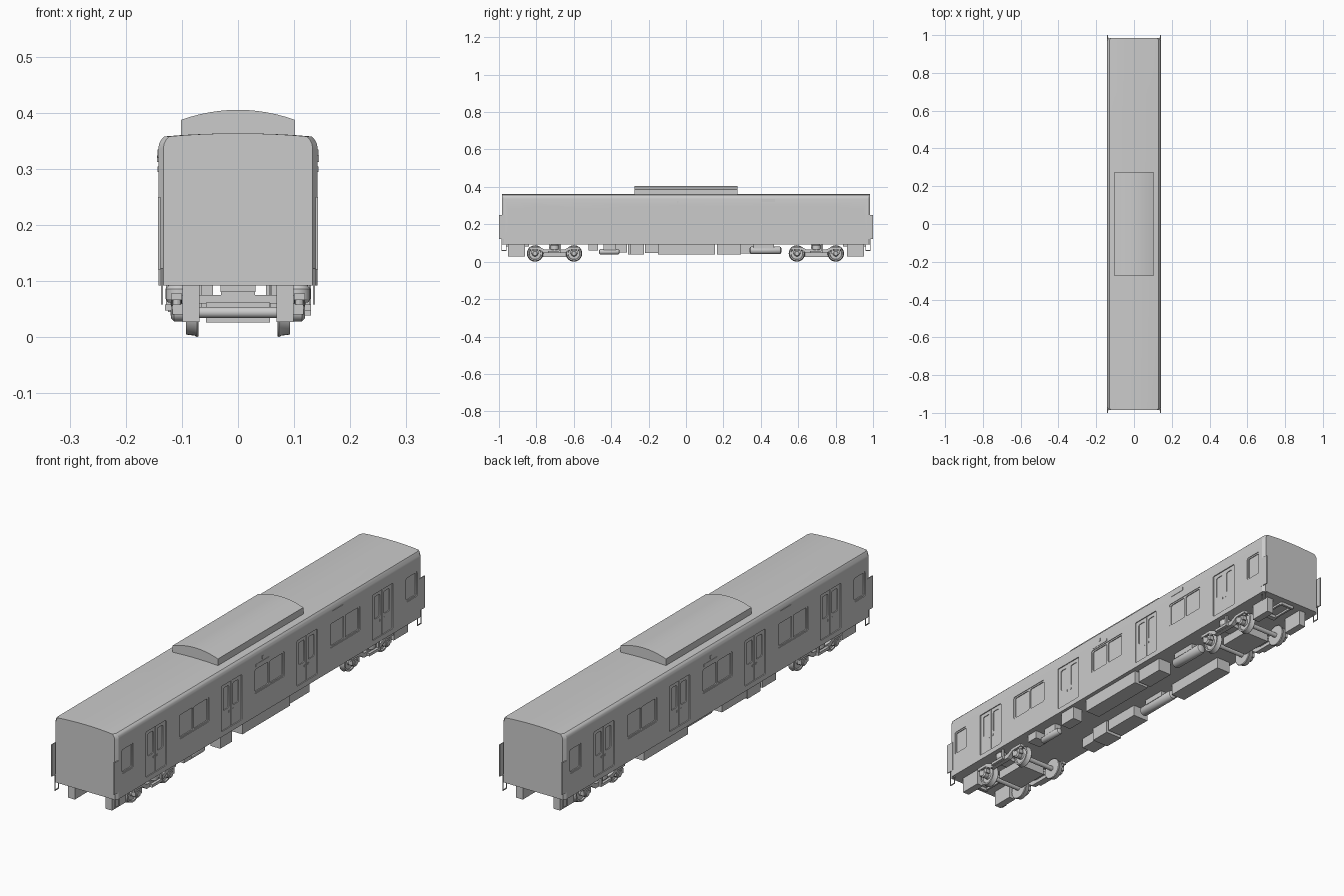
import bpy, bmesh, math
from mathutils import Matrix, Vector


def finish(name, bm):
    bmesh.ops.recalc_face_normals(bm, faces=bm.faces)
    me = bpy.data.meshes.new(name)
    bm.to_mesh(me)
    bm.free()
    ob = bpy.data.objects.new(name, me)
    bpy.context.collection.objects.link(ob)
    return ob


def loft(bm, rings):
    vs = [[bm.verts.new(p) for p in r] for r in rings]
    n = len(vs[0])
    for a, b in zip(vs, vs[1:]):
        for i in range(n):
            bm.faces.new((a[i], a[(i + 1) % n], b[(i + 1) % n], b[i]))
    bm.faces.new(vs[0])
    bm.faces.new(vs[-1])


def box(name, x0, x1, y0, y1, z0, z1):
    bm = bmesh.new()
    loft(bm, [[(x0, y0, z), (x1, y0, z), (x1, y1, z), (x0, y1, z)] for z in (z0, z1)])
    return finish(name, bm)


def lathe(name, centre, axis, prof, n=24):
    """Revolve (offset, radius) pairs about an axis through centre."""
    rot = Vector((0, 0, 1)).rotation_difference(Vector(axis)).to_matrix()
    bm = bmesh.new()
    loft(bm, [[Vector(centre) + rot @ Vector((r * math.cos(2 * math.pi * i / n),
               r * math.sin(2 * math.pi * i / n), t)) for i in range(n)] for t, r in prof])
    return finish(name, bm)


def rounded(bm, x0, x1, yc, w, z0, z1, r=0.006):
    """Rounded rectangle prism, used to cut pockets in the car side."""
    pts = []
    for k, (sy, sz) in enumerate(((1, 1), (-1, 1), (-1, -1), (1, -1))):
        cy = yc + sy * (w / 2 - r)
        cz = (z1 - r) if sz > 0 else (z0 + r)
        for j in range(4):
            a = math.radians(90 * k + 30 * j)
            pts.append((cy + r * math.cos(a), cz + r * math.sin(a)))
    loft(bm, [[(x, y, z) for y, z in pts] for x in (x0, x1)])


# Car body: lofted section with chamfered end corners
half = [(0.142, 0.092), (0.142, 0.336), (0.1405, 0.345), (0.1365, 0.352), (0.131, 0.3575),
        (0.1, 0.3600), (0.06, 0.3620), (0.02, 0.3630)]
section = half + [(-x, z) for x, z in reversed(half)]
bm = bmesh.new()
loft(bm, [[(x * s, y, z) for x, z in section]
          for y, s in ((-0.985, 0.937), (-0.972, 1), (0.972, 1), (0.985, 0.937))])
body = finish("car_body", bm)

# Door and window pockets: shallow surround, then deeper panes
outer, inner = bmesh.new(), bmesh.new()
doors = (-0.73, -0.243, 0.243, 0.73)
for s in (-1, 1):
    for y in doors:
        rounded(outer, s * 0.138, s * 0.16, y, 0.13, 0.113, 0.298, 0.004)
        for d in (-0.031, 0.031):
            rounded(inner, s * 0.135, s * 0.16, y + d, 0.036, 0.192, 0.283)
    for y in (-0.487, 0, 0.487):
        rounded(outer, s * 0.1395, s * 0.16, y, 0.194, 0.186, 0.288, 0.008)
        for d in (-0.047, 0.047):
            rounded(inner, s * 0.136, s * 0.16, y + d, 0.084, 0.192, 0.282)
    for y in (-0.915, 0.915):
        rounded(outer, s * 0.1395, s * 0.16, y, 0.074, 0.186, 0.288, 0.008)
        rounded(inner, s * 0.136, s * 0.16, y, 0.062, 0.192, 0.282)
cutters = [finish("surround_cutter", outer), finish("pane_cutter", inner)]
for c in cutters:
    c.hide_render = True
    m = body.modifiers.new("pockets", 'BOOLEAN')
    m.operation, m.solver, m.object = 'DIFFERENCE', 'EXACT', c
dg = bpy.context.evaluated_depsgraph_get()
cut_mesh = bpy.data.meshes.new_from_object(body.evaluated_get(dg))
body.modifiers.clear()
body.data = cut_mesh
for c in cutters:
    bpy.data.objects.remove(c)

# Roof air conditioner with arched top
arc = [(0.102 * k / 6, 0.405 - 0.018 * (k / 6) ** 2) for k in range(6, -7, -1)]
bm = bmesh.new()
loft(bm, [[(x, y, z) for x, z in [(-0.102, 0.357), (0.102, 0.357)] + arc] for y in (-0.275, 0.275)])
finish("roof_air_conditioner", bm)

# Side fittings: door seams and handles, sign boxes, lamps
for s in (-1, 1):
    def side(name, xa, xb, *r):
        return box(name, min(s * xa, s * xb), max(s * xa, s * xb), *r)
    for y in doors:
        side("door_seam", 0.136, 0.1392, y - 0.0015, y + 0.0015, 0.113, 0.298)
        for d in (-0.012, 0.012):
            side("door_handle", 0.136, 0.1395, y + d - 0.003, y + d + 0.003, 0.172, 0.180)
    side("side_sign", 0.14, 0.1435, *sorted((s * 0.405, s * 0.475)), 0.319, 0.334)
    side("window_lip", 0.14, 0.1432, *sorted((-s * 0.09, 0)), 0.294, 0.304)
    side("door_lamp", 0.14, 0.144, -s * 0.045 - 0.004, -s * 0.045 + 0.004, 0.312, 0.324)

    for e in (-1, 1):
        def end(name, xa, xb, ya, yb, z0, z1):
            return side(name, xa, xb, *sorted((e * ya, e * yb)), z0, z1)
        # Corner guard plates, step hoops and end ballast boxes
        end("corner_guard", 0.1385, 0.1425, 0.965, 1.0, 0.12, 0.25)
        for y in (0.962, 0.986):
            end("step_leg", 0.134, 0.137, y - 0.0015, y + 0.0015, 0.06, 0.122 if y > 0.97 else 0.094)
        end("step_bar", 0.134, 0.137, 0.9605, 0.9875, 0.058, 0.062)
        end("end_equipment_box", 0.069, 0.099, 0.862, 0.953, 0.027, 0.093)

# Coupler gear under each end
for e in (-1, 1):
    def cbox(name, x0, x1, ya, yb, z0, z1):
        return box(name, x0, x1, *sorted((e * ya, e * yb)), z0, z1)
    cbox("coupler_mount", -0.03, 0.03, 0.84, 0.86, 0.08, 0.093)
    for s in (-1, 1):
        cbox("coupler_frame_side", s * 0.027 - 0.004, s * 0.027 + 0.004, 0.86, 0.96, 0.084, 0.093)
    cbox("coupler_frame_end", -0.031, 0.031, 0.952, 0.962, 0.08, 0.093)

# Bogies
for cy in (-0.703, 0.697):
    box("bogie_transom", -0.057, 0.057, cy - 0.07, cy + 0.07, 0.026, 0.062)
    box("bogie_bolster", -0.115, 0.115, cy - 0.028, cy + 0.028, 0.06, 0.075)
    box("bogie_pivot", -0.03, 0.03, cy - 0.03, cy + 0.03, 0.07, 0.093)
    for d in (-0.104, 0.104):
        y = cy + d
        lathe("axle", (0, y, 0.044), (1, 0, 0), [(-0.118, 0.006), (-0.114, 0.010), (0.114, 0.010), (0.118, 0.006)], 16)
        for s in (-1, 1):
            lathe("wheel", (0, y, 0.044), (s, 0, 0),
                  [(0.070, 0.030), (0.070, 0.042), (0.073, 0.044), (0.077, 0.0415), (0.093, 0.0395),
                   (0.093, 0.033), (0.088, 0.031), (0.088, 0.016), (0.095, 0.014)], 32)
            lathe("axle_bearing", (0, y, 0.044), (s, 0, 0), [(0.098, 0.016), (0.114, 0.016), (0.119, 0.011)], 16)
            box("axle_box", s * 0.108 - 0.009, s * 0.108 + 0.009, y - 0.022, y + 0.022, 0.040, 0.060)
            for k in (-0.019, 0.019):
                lathe("axle_spring", (s * 0.109, y + k, 0.058), (0, 0, 1), [(0, 0.008), (0.02, 0.008)], 12)
    for s in (-1, 1):
        # Side frame dropping towards the middle
        bm = bmesh.new()
        prof = [(-0.135, 0.066), (-0.085, 0.066), (-0.055, 0.046), (0.055, 0.046), (0.085, 0.066),
                (0.135, 0.066), (0.135, 0.078), (0.08, 0.078), (0.05, 0.064), (-0.05, 0.064),
                (-0.08, 0.078), (-0.135, 0.078)]
        loft(bm, [[(s * x, cy + y, z) for y, z in prof] for x in (0.100, 0.119)])
        finish("bogie_side_frame", bm)
        lathe("air_spring", (s * 0.105, cy, 0.062), (0, 0, 1), [(0, 0.020), (0.006, 0.024), (0.024, 0.024), (0.031, 0.018)])
        box("frame_damper", s * 0.124 - 0.006, s * 0.124 + 0.006, cy - 0.035, cy + 0.035, 0.047, 0.058)
        box("damper_bracket", s * 0.124 - 0.004, s * 0.124 + 0.004, cy + 0.025, cy + 0.035, 0.05, 0.093)

# Underfloor equipment boxes: x0, x1, y0, y1, bottom z
for name, x0, x1, y0, y1, z in (
        ("inverter_box", 0.058, 0.125, -0.15, 0.155, 0.038),
        ("battery_box", 0.055, 0.115, 0.167, 0.295, 0.038),
        ("switch_box", 0.085, 0.13, -0.30, -0.225, 0.038),
        ("tank_bracket", 0.06, 0.12, -0.52, -0.47, 0.06),
        ("tank_hanger", 0.07, 0.10, -0.44, -0.375, 0.06),
        ("reservoir_hanger", 0.05, 0.09, 0.36, 0.47, 0.07),
        ("converter_box", -0.125, -0.06, 0.165, 0.45, 0.045),
        ("compressor_box", -0.12, -0.05, -0.22, -0.06, 0.046),
        ("control_box", -0.12, -0.045, -0.31, -0.225, 0.038),
        ("relay_box", -0.125, -0.065, -0.40, -0.315, 0.050),
        ("cylinder_hanger", -0.1, -0.06, 0.0, 0.10, 0.07)):
    box(name, x0, x1, y0, y1, z, 0.093)

# Air tanks lying along the car
for name, x, z, y0, y1, r in (("small_air_tank", 0.09, 0.053, -0.465, -0.355, 0.014),
                              ("main_reservoir", 0.07, 0.061, 0.34, 0.51, 0.021),
                              ("brake_reservoir", -0.08, 0.062, -0.04, 0.15, 0.02)):
    L = y1 - y0
    lathe(name, (x, y0, z), (0, 1, 0), [(0, r * 0.5), (r * 0.2, r * 0.85), (r * 0.5, r),
                                        (L - r * 0.5, r), (L - r * 0.2, r * 0.85), (L, r * 0.5)])

# Smooth curved parts, keep edges sharp
for o in bpy.context.scene.objects:
    o.select_set(True)
bpy.context.view_layer.objects.active = body
bpy.ops.object.shade_smooth_by_angle(angle=math.radians(30))
